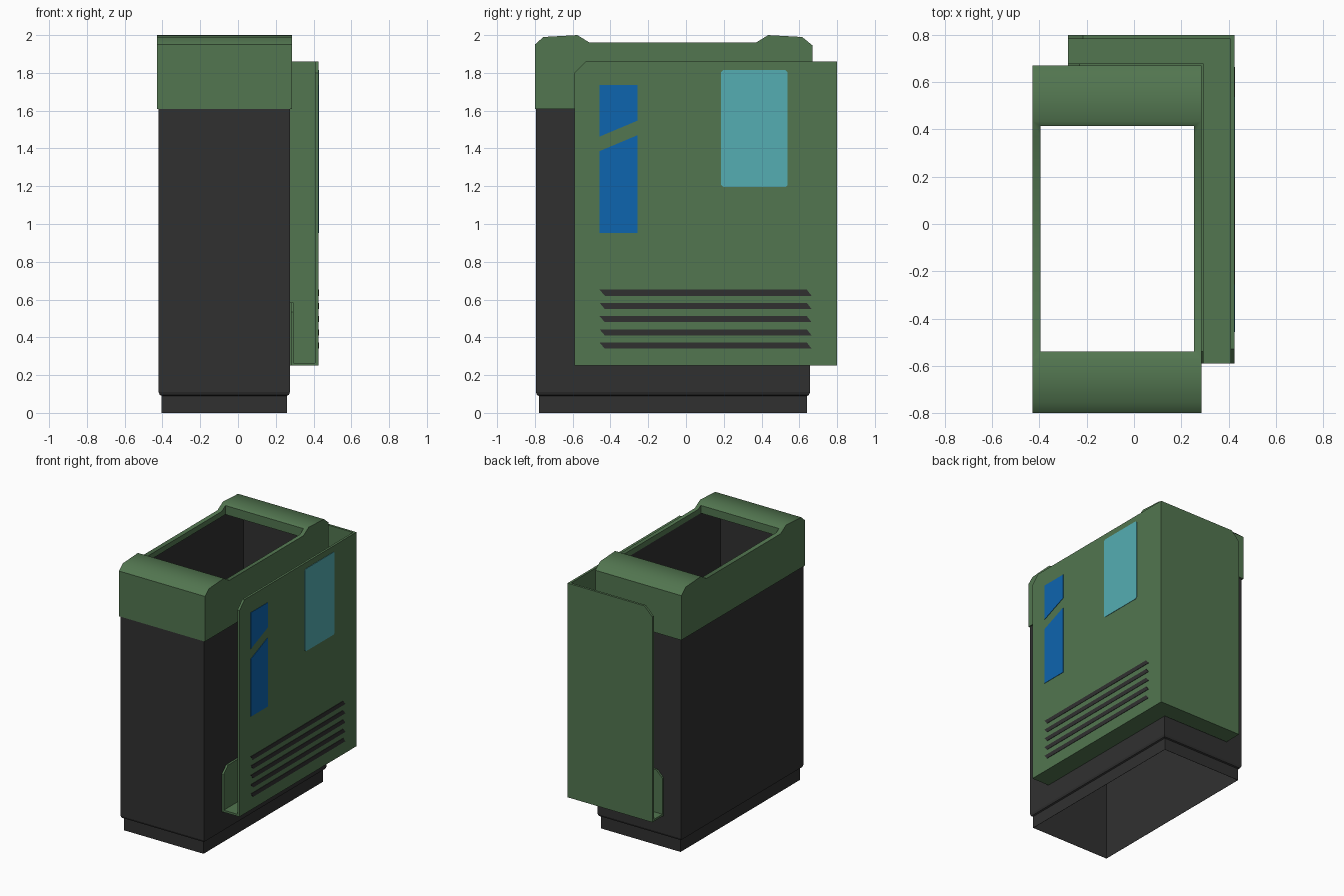
import bpy, bmesh, math

cube = bpy.data.objects.get("Cube")
if cube:
    bpy.data.objects.remove(cube)


def material(name, rgb):
    m = bpy.data.materials.new(name)
    m.use_nodes = True
    col = (*rgb, 1)
    m.diffuse_color = col
    m.node_tree.nodes["Principled BSDF"].inputs["Base Color"].default_value = col
    return m


GREEN = material("olive green", (0.085, 0.18, 0.08))
DARK = material("charcoal", (0.03, 0.03, 0.03))
BLUE = material("blue", (0.004, 0.13, 0.43))
TEAL = material("teal", (0.09, 0.42, 0.45))


def finish(name, bm, mat):
    bmesh.ops.recalc_face_normals(bm, faces=bm.faces)
    me = bpy.data.meshes.new(name)
    bm.to_mesh(me)
    bm.free()
    me.materials.append(mat)
    ob = bpy.data.objects.new(name, me)
    bpy.context.scene.collection.objects.link(ob)
    return ob


def prism(name, outline, axis, a, b, mat):
    """Extrude a 2D outline along an axis (0 = x, 1 = y, 2 = z) from a to b."""
    bm = bmesh.new()
    verts = []
    for p in outline:
        co = list(p)
        co.insert(axis, a)
        verts.append(bm.verts.new(co))
    face = bm.faces.new(verts)
    ext = bmesh.ops.extrude_face_region(bm, geom=[face])["geom"]
    move = [0, 0, 0]
    move[axis] = b - a
    bmesh.ops.translate(bm, vec=move, verts=[v for v in ext if isinstance(v, bmesh.types.BMVert)])
    return finish(name, bm, mat)


def rect(u0, u1, v0, v1):
    return [(u0, v0), (u1, v0), (u1, v1), (u0, v1)]


def clipped(u0, u1, v0, v1, c):
    """Rectangle with its upper first corner cut off."""
    return [(u0, v0), (u1, v0), (u1, v1), (u0 + c, v1), (u0, v1 - c)]


def cut(ob, cutter):
    mod = ob.modifiers.new("cut", 'BOOLEAN')
    mod.operation = 'DIFFERENCE'
    mod.solver = 'EXACT'
    mod.object = cutter
    cutter.hide_render = True
    cutter.hide_viewport = True
    cutter.display_type = 'WIRE'


# Open tube body with a narrower foot
def ring(bm, inset, z):
    r = rect(-0.42 + inset, 0.275 - inset, -0.795 + inset, 0.657 - inset)
    return [bm.verts.new((x, y, z)) for x, y in r]


bm = bmesh.new()
rings = [ring(bm, i, z) for i, z in
         [(0.016, 0), (0.016, 0.09), (0.006, 0.095), (0, 0.11), (0, 1.92), (0.018, 1.92), (0.018, 0)]]
for lo, hi in zip(rings, rings[1:] + rings[:1]):
    for i in range(4):
        j = (i + 1) % 4
        bm.faces.new((lo[i], lo[j], hi[j], hi[i]))
finish("body_tube", bm, DARK)

# Collar with raised front and back, hollowed over the body and open on top
collar = prism("collar", [(-0.8, 1.61), (0.67, 1.61), (0.67, 1.945), (0.615, 1.99), (0.435, 2.0),
                          (0.37, 1.96), (-0.51, 1.96), (-0.575, 2.0), (-0.755, 1.99), (-0.8, 1.95)],
               0, -0.43, 0.285, GREEN)
cut(collar, prism("collar_hollow_cutter", rect(-0.42, 0.275, -0.795, 0.657), 2, 1.5, 1.92, GREEN))
cut(collar, prism("collar_opening_cutter", rect(-0.395, 0.255, -0.54, 0.415), 2, 1.8, 2.2, GREEN))

# Wrap-around side cover: outer walls, floor and low inner lips
prism("cover_side_wall", clipped(-0.59, 0.8, 0.25, 1.86, 0.06), 0, 0.408, 0.425, GREEN)
prism("cover_back_wall", clipped(-0.28, 0.41, 0.25, 1.86, 0.065), 1, 0.783, 0.8, GREEN)
prism("cover_floor", [(0.28, -0.59), (0.41, -0.59), (0.41, 0.785), (-0.28, 0.785), (-0.28, 0.665), (0.28, 0.665)],
      2, 0.25, 0.265, GREEN)
prism("cover_side_lip", clipped(-0.59, 0.68, 0.25, 0.585, 0.05), 0, 0.28, 0.295, GREEN)
prism("cover_back_lip", clipped(-0.28, 0.29, 0.25, 0.585, 0.05), 1, 0.665, 0.68, GREEN)


# Coloured plates on the side wall
def plate(name, outline, mat):
    prism(name, outline, 0, 0.42, 0.428, mat)


plate("upper_blue_mark", [(-0.457, 1.463), (-0.257, 1.547), (-0.257, 1.735), (-0.457, 1.735)], BLUE)
plate("lower_blue_mark", [(-0.457, 0.953), (-0.257, 0.953), (-0.257, 1.47), (-0.457, 1.386)], BLUE)
c = 0.012
plate("teal_window", [(0.185 + c, 1.195), (0.538 - c, 1.195), (0.538, 1.195 + c), (0.538, 1.815 - c),
                      (0.538 - c, 1.815), (0.185 + c, 1.815), (0.185, 1.815 - c), (0.185, 1.195 + c)], TEAL)
for i in range(5):
    z = 0.652 - 0.07 * i
    plate(f"vent_slot_{i + 1}", [(-0.457, z), (0.64, z), (0.665, z - 0.032), (-0.43, z - 0.032)], DARK)

# Soften the collar edges
bpy.ops.object.select_all(action='DESELECT')
collar.select_set(True)
bpy.context.view_layer.objects.active = collar
for mod in list(collar.modifiers):
    bpy.ops.object.modifier_apply(modifier=mod.name)
bpy.ops.object.shade_smooth_by_angle(angle=math.radians(46))
